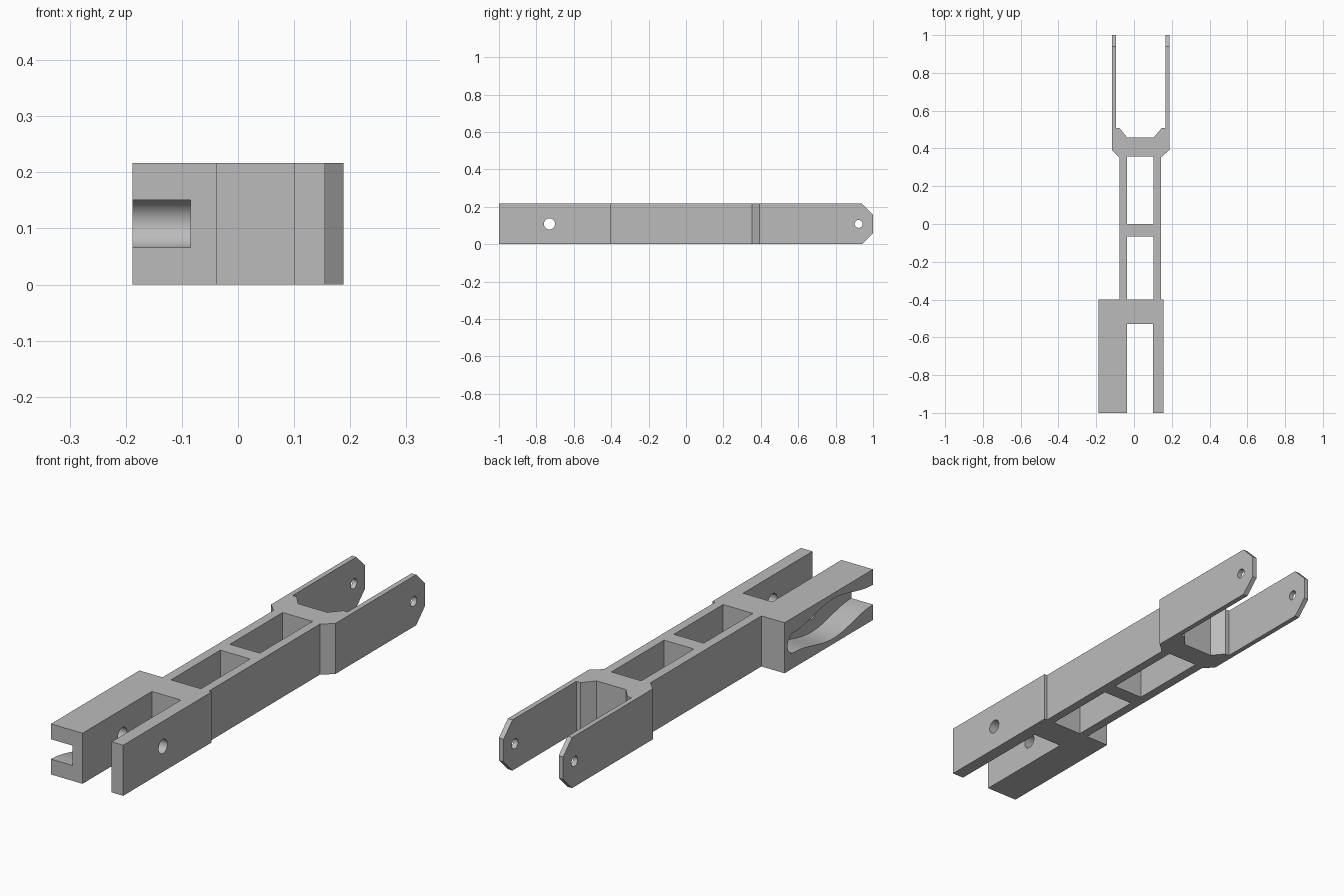
import bpy, bmesh
from math import cos, sin, pi, radians

if "Cube" in bpy.data.objects:
    bpy.data.objects.remove(bpy.data.objects["Cube"])

HEIGHT = 0.217
MID = HEIGHT / 2

grey = bpy.data.materials.new("plain grey")
grey.use_nodes = True
grey.diffuse_color = (0.5, 0.5, 0.5, 1)
grey.node_tree.nodes["Principled BSDF"].inputs["Base Color"].default_value = (0.5, 0.5, 0.5, 1)


def prism(name, points, low, high, axis="z"):
    """Extrude a plan (x, y) outline along z, or a side (y, z) outline along x."""
    def place(p, t):
        return (p[0], p[1], t) if axis == "z" else (t, p[0], p[1])
    bm = bmesh.new()
    rings = [[bm.verts.new(place(p, t)) for p in points] for t in (low, high)]
    for ring in rings:
        bm.faces.new(ring)
    n = len(points)
    for i in range(n):
        j = (i + 1) % n
        bm.faces.new((rings[0][i], rings[0][j], rings[1][j], rings[1][i]))
    bmesh.ops.recalc_face_normals(bm, faces=bm.faces)
    mesh = bpy.data.meshes.new(name)
    bm.to_mesh(mesh)
    bm.free()
    mesh.materials.append(grey)
    obj = bpy.data.objects.new(name, mesh)
    bpy.context.collection.objects.link(obj)
    return obj


def box(name, x0, x1, y0, y1):
    return prism(name, [(x0, y0), (x1, y0), (x1, y1), (x0, y1)], -0.1, HEIGHT + 0.1)


def hole(name, y, radius):
    ring = [(y + radius * cos(2 * pi * i / 32), MID + radius * sin(2 * pi * i / 32))
            for i in range(32)]
    return prism(name, ring, -0.4, 0.4, "x")


def combine(target, cutter, operation="DIFFERENCE"):
    cutter.hide_render = True
    mod = target.modifiers.new(cutter.name, "BOOLEAN")
    mod.operation, mod.solver, mod.object = operation, "EXACT", cutter
    bpy.context.view_layer.objects.active = target
    bpy.ops.object.modifier_apply(modifier=mod.name)
    bpy.data.objects.remove(cutter)


# Plan outline: wide front clevis, narrow frame, flared rear fork
outline = [
    (-0.188, -1), (-0.038, -1), (-0.038, -0.53), (0.1, -0.53), (0.1, -1), (0.155, -1),
    (0.155, -0.4), (0.142, -0.4), (0.142, 0.352), (0.188, 0.392), (0.188, 1),
    (0.166, 1), (0.166, 0.507), (0.146, 0.507), (0.104, 0.458),
    (-0.036, 0.458), (-0.076, 0.507), (-0.096, 0.507), (-0.096, 1), (-0.117, 1),
    (-0.117, 0.392), (-0.078, 0.352), (-0.078, -0.4), (-0.188, -0.4)]
arm = prism("link_arm", outline, 0, HEIGHT)

# Side silhouette bevels the fork tips
side = [(-1.1, -0.1), (0.84, -0.1), (1, 0.06), (1, HEIGHT - 0.06),
        (0.84, HEIGHT + 0.1), (-1.1, HEIGHT + 0.1)]
combine(arm, prism("tip_bevel", side, -0.4, 0.4, "x"), "INTERSECT")

# Two windows leave a cross brace between the rails
combine(arm, box("front_window", -0.038, 0.104, -0.4, -0.066))
combine(arm, box("rear_window", -0.038, 0.104, 0, 0.357))

# Pivot holes
combine(arm, hole("front_pivot", -0.73, 0.03))
combine(arm, hole("rear_pivot", 0.923, 0.021))

# Lever-shaped pocket: round tips that swell into a central hub
PIVOT, REACH, TIP, HUB = -0.73, 0.267, 0.043, 0.085
quarter = [(REACH + TIP * cos(a), TIP * sin(a)) for a in (i * pi / 16 for i in range(8))]
for i in range(13):
    d = REACH * (1 - i / 12)
    quarter.append((d, (HUB + TIP) / 2 + (HUB - TIP) / 2 * cos(pi * d / REACH)))
upper = quarter + [(-d, h) for d, h in quarter[-2::-1]]
lower = [(d, -h) for d, h in upper[-2:0:-1]]
pocket = [(PIVOT + d, MID + h) for d, h in upper + lower]
combine(arm, prism("lever_pocket", pocket, -0.3, -0.085, "x"))

# Smooth the curved walls, keep the edges crisp
bpy.ops.object.select_all(action="DESELECT")
arm.select_set(True)
bpy.context.view_layer.objects.active = arm
bpy.ops.object.shade_smooth_by_angle(angle=radians(30))
